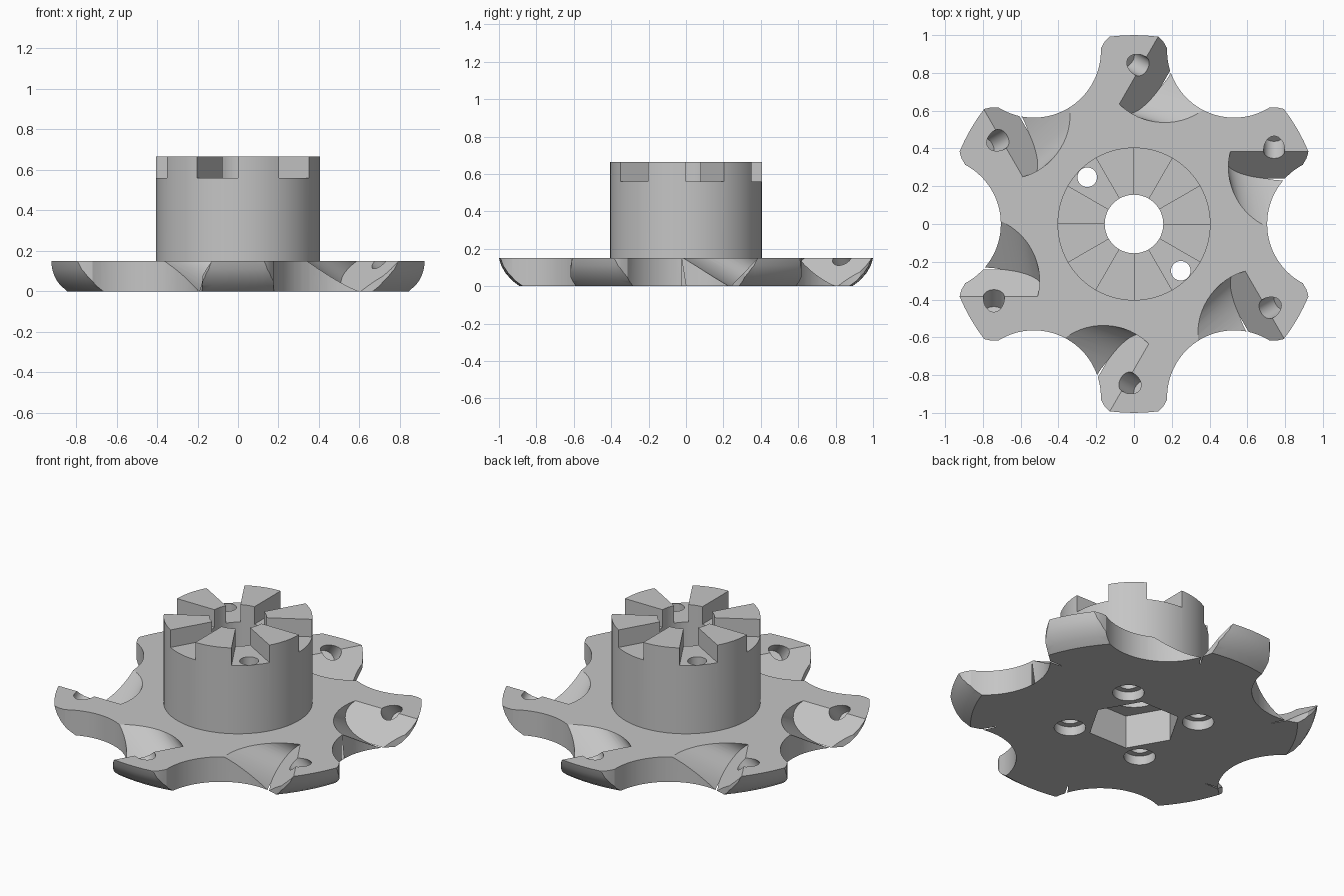
import bpy, bmesh
from math import cos, sin, pi, radians
from mathutils import Matrix, Vector

if "Cube" in bpy.data.objects:
    bpy.data.objects.remove(bpy.data.objects["Cube"])

PLATE, TOP, HUB, BORE, FLOOR = 0.15, 0.665, 0.405, 0.155, 0.56

steel = bpy.data.materials.new("grey_steel")
steel.use_nodes = True
grey = (0.56, 0.56, 0.56, 1)
steel.diffuse_color = grey
steel.node_tree.nodes["Principled BSDF"].inputs["Base Color"].default_value = grey


def make_object(name, bm):
    bmesh.ops.recalc_face_normals(bm, faces=bm.faces)
    mesh = bpy.data.meshes.new(name)
    bm.to_mesh(mesh)
    bm.free()
    mesh.materials.append(steel)
    ob = bpy.data.objects.new(name, mesh)
    bpy.context.collection.objects.link(ob)
    return ob


def prism(bm, points, z0, z1):
    """Closed upright prism over a flat outline."""
    low = [bm.verts.new((x, y, z0)) for x, y in points]
    high = [bm.verts.new((x, y, z1)) for x, y in points]
    bm.faces.new(low[::-1])
    bm.faces.new(high)
    n = len(points)
    for i in range(n):
        j = (i + 1) % n
        bm.faces.new((low[i], low[j], high[j], high[i]))


def circle(r, n, cx=0, cy=0, start=0, end=2 * pi, closed=True):
    steps = n if closed else n - 1
    return [(cx + r * cos(start + (end - start) * i / steps),
             cy + r * sin(start + (end - start) * i / steps)) for i in range(n)]


def turned(points, deg):
    a = radians(deg)
    return [(x * cos(a) - y * sin(a), x * sin(a) + y * cos(a)) for x, y in points]


def cut(body, bm):
    """Subtract a temporary cutter from the body and bake the result."""
    cutter = make_object("cutter", bm)
    cutter.hide_render = True
    mod = body.modifiers.new("cut", 'BOOLEAN')
    mod.operation, mod.solver, mod.object = 'DIFFERENCE', 'EXACT', cutter
    deps = bpy.context.evaluated_depsgraph_get()
    deps.update()
    baked = bpy.data.meshes.new_from_object(body.evaluated_get(deps))
    body.modifiers.clear()
    body.data = baked
    bpy.data.objects.remove(cutter)


# Turned blank: plate with a rounded rim and the upright hub
profile = [(0, 0), (0.89, 0), (0.93, 0.03), (0.965, 0.07), (0.988, 0.11),
           (1, PLATE), (HUB, PLATE), (HUB, TOP), (0, TOP)]
bm = bmesh.new()
verts = [bm.verts.new((x, 0, z)) for x, z in profile]
edges = [bm.edges.new(pair) for pair in zip(verts, verts[1:])]
bmesh.ops.spin(bm, geom=verts + edges, axis=(0, 0, 1), cent=(0, 0, 0),
               angle=2 * pi, steps=96)
bmesh.ops.remove_doubles(bm, verts=bm.verts, dist=1e-4)
body = make_object("milling_cutter_body", bm)

# Round gullets between the arms, flared to round the arm corners
flare = [(0.912, -0.345), (0.922, -0.375), (0.925, -0.41), (1.2, -0.45)]
arc = circle(0.355, 33, 1.06, 0, radians(118), radians(242), False)
outline = arc + flare + [(x, -y) for x, y in reversed(flare)]
bm = bmesh.new()
for k in range(6):
    prism(bm, turned(outline, 60 * k), -0.1, 0.3)
cut(body, bm)

# Scooped chip pockets, each ending at a sloping insert seat
bm = bmesh.new()
for k in range(6):
    part = bmesh.new()
    prism(part, circle(0.344, 64), -0.03, 0.19)
    for v in part.verts:
        drop = (PLATE - v.co.z) / PLATE
        v.co.x += 0.844 - 0.06 * drop
        v.co.y += 0.30 + 0.275 * drop
    res = bmesh.ops.bisect_plane(
        part, geom=part.verts[:] + part.edges[:] + part.faces[:],
        plane_co=(0, 0.24, 0), plane_no=(0, 1, -0.967), clear_outer=True)
    bmesh.ops.holes_fill(part, edges=[e for e in part.edges if e.is_boundary])
    part.transform(Matrix.Rotation(radians(60 * k), 4, 'Z'))
    temp = bpy.data.meshes.new("pocket")
    part.to_mesh(temp)
    part.free()
    bm.from_mesh(temp)
    bpy.data.meshes.remove(temp)
cut(body, bm)

# Screw holes square to the insert seats
bm = bmesh.new()
inward = Vector((0, 0.69, -0.72)).normalized()
tilt = Vector((0, 0, 1)).rotation_difference(inward).to_matrix().to_4x4()
for k in range(6):
    place = Matrix.Rotation(radians(60 * k), 4, 'Z') @ Matrix.Translation(
        Vector((0.742, 0.388, PLATE)) + inward * 0.01) @ tilt
    bmesh.ops.create_cone(bm, cap_ends=True, segments=32, radius1=0.056,
                          radius2=0.056, depth=0.24, matrix=place)
cut(body, bm)

# Central bore, then the hexagonal socket beneath it
bm = bmesh.new()
prism(bm, circle(BORE, 64), -0.1, 0.8)
cut(body, bm)
bm = bmesh.new()
prism(bm, circle(0.255, 6), -0.1, 0.2)
cut(body, bm)

# Six radial slots that leave the drive teeth
bm = bmesh.new()
for k in range(6):
    wedge = [(r * cos(a), r * sin(a)) for r, a in
             ((0.1, 0), (0.6, 0), (0.6, pi / 6), (0.1, pi / 6))]
    prism(bm, turned(wedge, 60 * k), FLOOR, 0.8)
cut(body, bm)

# Four bolt holes: open in the slots, blind under the teeth
bm = bmesh.new()
for k in range(4):
    prism(bm, turned(circle(0.052, 32, 0.35), 45 + 90 * k), -0.1,
          0.6 if k % 2 else 0.5)
cut(body, bm)
bm = bmesh.new()
for k in range(4):
    prism(bm, turned(circle(0.086, 32, 0.35), 45 + 90 * k), -0.1, 0.055)
cut(body, bm)

# Smooth the round walls and keep the machined edges sharp
bpy.ops.object.select_all(action='DESELECT')
body.select_set(True)
bpy.context.view_layer.objects.active = body
bpy.ops.object.shade_smooth_by_angle(angle=radians(25))
